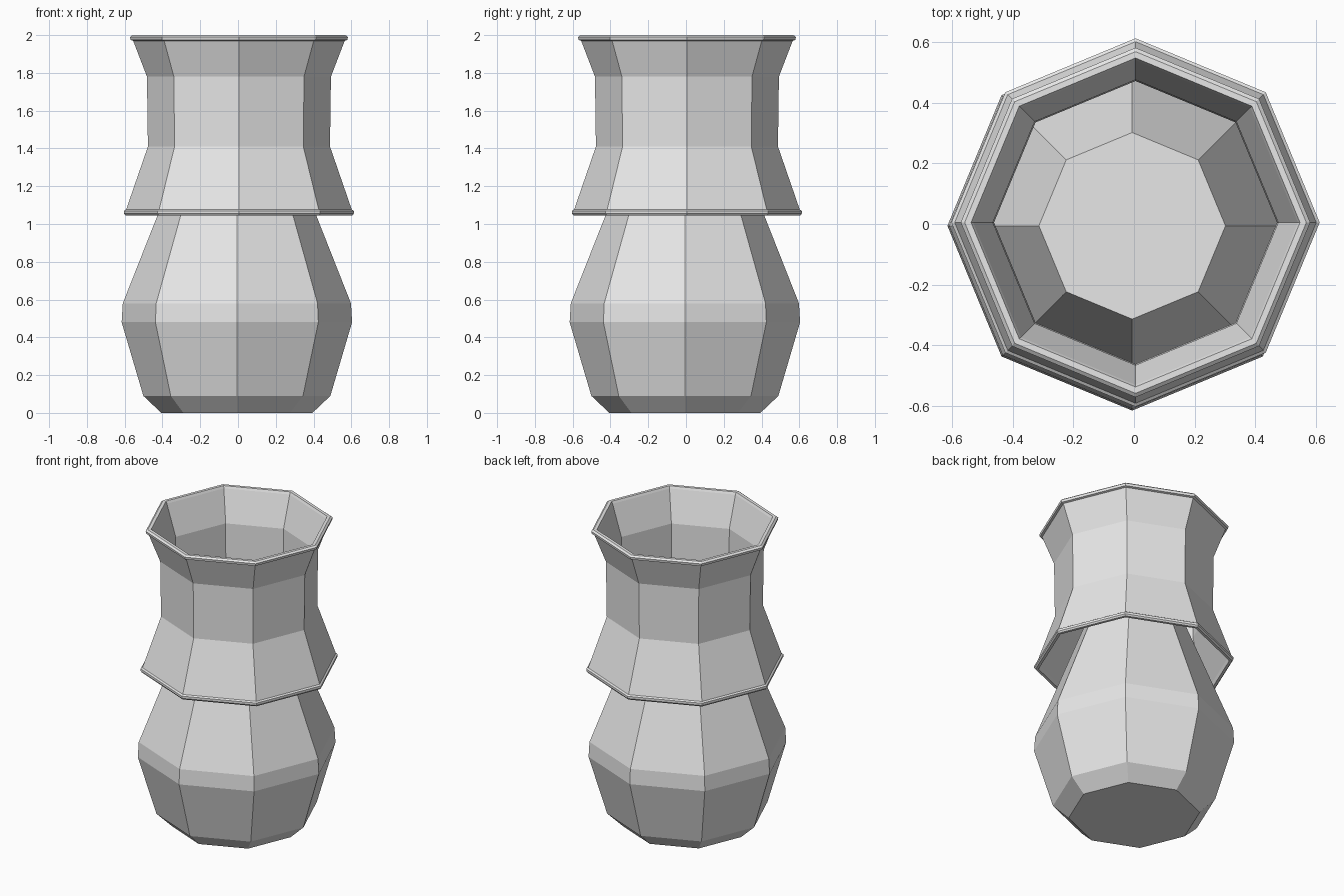
import bpy
import bmesh
from math import cos, sin, pi

SIDES = 8

cube = bpy.data.objects.get("Cube")
if cube:
    bpy.data.objects.remove(cube, do_unlink=True)

clay = bpy.data.materials.new("pale_grey")
clay.use_nodes = True
grey = (0.8, 0.8, 0.8, 1)
clay.diffuse_color = grey
clay.node_tree.nodes["Principled BSDF"].inputs["Base Color"].default_value = grey


def lathe(name, profile, offset, closed):
    """Turn a (radius, height) profile into a faceted solid; cap the ends if open."""
    bm = bmesh.new()
    rings = []
    for r, z in profile:
        angles = [2 * pi * i / SIDES for i in range(SIDES)]
        rings.append([bm.verts.new((r * cos(a), r * sin(a), z)) for a in angles])
    pairs = list(zip(rings, rings[1:]))
    if closed:
        pairs.append((rings[-1], rings[0]))
    else:
        bm.faces.new(rings[0])
        bm.faces.new(rings[-1])
    for low, high in pairs:
        for i in range(SIDES):
            j = (i + 1) % SIDES
            bm.faces.new((low[i], low[j], high[j], high[i]))
    bmesh.ops.recalc_face_normals(bm, faces=bm.faces)
    mesh = bpy.data.meshes.new(name)
    bm.to_mesh(mesh)
    bm.free()
    mesh.materials.append(clay)
    obj = bpy.data.objects.new(name, mesh)
    obj.location = (offset, offset, 0)
    bpy.context.collection.objects.link(obj)
    return obj


# Solid bulging base whose tapered top is hidden inside the collar
lathe("lower_body", [(0.40, 0), (0.495, 0.09), (0.61, 0.48),
                     (0.604, 0.58), (0.308, 1.33)], -0.006, False)

# Hollow collar: flared skirt with a lip, straight neck, flared rim with a lip
outer = [(0.60, 1.045), (0.608, 1.055), (0.608, 1.07), (0.597, 1.077),
         (0.482, 1.41), (0.487, 1.78), (0.56, 1.97),
         (0.574, 1.974), (0.577, 1.99), (0.564, 2.0)]
inner = [(0.543, 2.0), (0.536, 1.985), (0.471, 1.78),
         (0.467, 1.41), (0.578, 1.075), (0.582, 1.045)]
lathe("upper_collar", outer + inner, 0.005, True)
